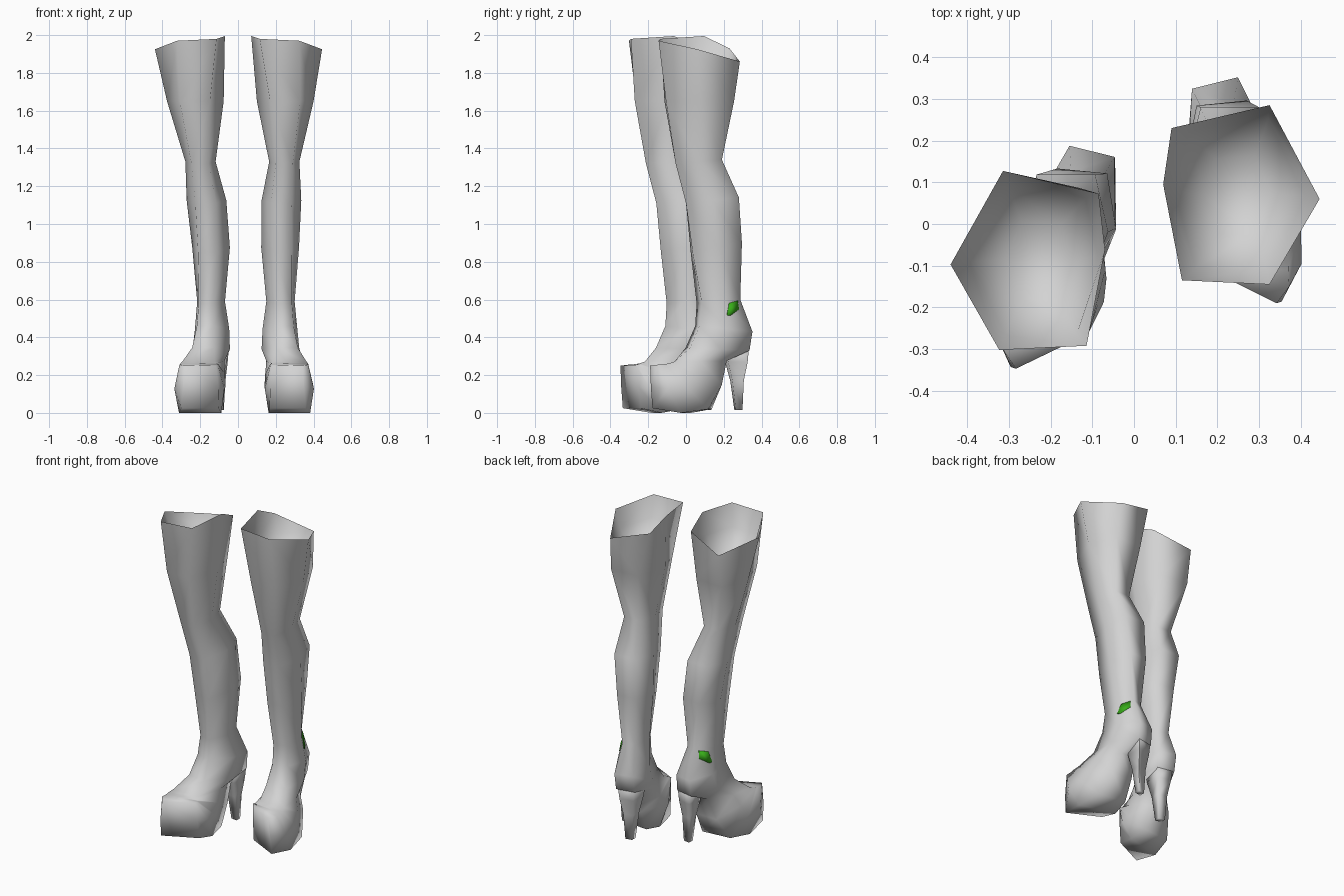
import bpy, bmesh
from mathutils import Vector

if "Cube" in bpy.data.objects:
    bpy.data.objects.remove(bpy.data.objects["Cube"], do_unlink=True)


def material(name, color):
    mat = bpy.data.materials.new(name)
    mat.use_nodes = True
    mat.diffuse_color = color
    bsdf = mat.node_tree.nodes["Principled BSDF"]
    bsdf.inputs["Base Color"].default_value = color
    bsdf.inputs["Roughness"].default_value = 0.6
    return mat


LEATHER = material("grey leather", (0.65, 0.65, 0.65, 1))
GREEN = material("green patch", (0.04, 0.42, 0.01, 1))

# Six corners of the open rim
RIM = [(.115, -.135, 1.98), (.325, -.145, 1.97), (.445, .06, 1.925),
       (.325, .285, 1.86), (.09, .23, 1.93), (.07, .095, 1.995)]

# Boot sections from thigh to toe:
# centre x, front (y, z), back (y, z), half widths at front, side, back, toe-out, skew
SECTIONS = [
    (.25, (-.11, 1.65), (.25, 1.65), (.08, .15, .09), 0, .05),
    (.245, (-.055, 1.32), (.19, 1.34), (.045, .08, .05), 0, 0),
    (.23, (0, 1.11), (.28, 1.14), (.055, .105, .07), 0, 0),
    (.223, (.03, .85), (.29, .9), (.05, .1, .06), .1, .1),
    (.225, (.07, .58), (.275, .6), (.04, .075, .035), .2, .35),
    (.222, (.06, .46), (.338, .43), (.045, .092, .055), .2, .25),
    (.225, (.01, .345), (.325, .33), (.06, .1, .055), .2, .2),
    (.25, (-.06, .272), (.215, .275), (.085, .1, .05), .2, 0),
    (.262, (-.09, .262), (.19, .15), (.095, .118, .07), .1, 0),
    (.27, (-.1, .258), (.127, .02), (.1, .13, .09), 0, -.1),
    (.272, (-.125, .255), (0, 0), (.1, .13, .11), 0, -.25),
    (.262, (-.15, .25), (-.13, .025), (.08, .092, .095), 0, -.5),
]

# Heel spike: z, front y, back y, half width
HEEL = [(.36, .2, .325, .05), (.27, .215, .318, .042),
        (.17, .24, .3, .03), (.015, .26, .295, .02)]


def boot_rings():
    rings = [[Vector(p) for p in RIM]]
    for cx, front, back, widths, splay, skew in SECTIONS:
        middle = ((front[0] + back[0]) / 2, (front[1] + back[1]) / 2)
        ring = []
        for (y, z), w, side in ((front, widths[0], -1), (front, widths[0], 1),
                                (middle, widths[1], 1), (back, widths[2], 1),
                                (back, widths[2], -1), (middle, widths[1], -1)):
            x = cx + side * w + splay * (middle[0] - y)
            ring.append(Vector((x, y + skew * side * w, z)))
        rings.append(ring)
    return rings


def place_left(v):
    return v


def place_right(v):
    # mirrored, set forward, leaning and turned slightly below the thigh
    low = min(1, (2 - v.z) / 1.1)
    lean = .075 * low + .08 * (v.y - .04) * (1 - v.z / 2)
    return Vector((lean - v.x, v.y - .157 - .02 * low * max(0, v.y), v.z))


def build(name, rings, place, mat, cap_start=False, cap_end=True):
    bm = bmesh.new()
    loops = [[bm.verts.new(place(v)) for v in ring] for ring in rings]
    for a, b in zip(loops, loops[1:]):
        n = len(a)
        for i in range(n):
            j = (i + 1) % n
            bm.faces.new((a[i], a[j], b[j], b[i]))
    if cap_start:
        bm.faces.new(loops[0])
    if cap_end:
        bm.faces.new(loops[-1])
    bmesh.ops.recalc_face_normals(bm, faces=bm.faces)
    mesh = bpy.data.meshes.new(name)
    bm.to_mesh(mesh)
    bm.free()
    mesh.materials.append(mat)
    obj = bpy.data.objects.new(name, mesh)
    bpy.context.collection.objects.link(obj)
    bpy.ops.object.select_all(action="DESELECT")
    obj.select_set(True)
    bpy.context.view_layer.objects.active = obj
    bpy.ops.object.shade_smooth_by_angle(angle=1.7)


def heel_rings():
    return [[Vector((.19 + sx * w, y + .2 * sx * w, z))
             for sx, y in ((-1, front), (1, front), (1, back), (-1, back))]
            for z, front, back, w in HEEL]


def lining_rings(rings):
    # shallow bowl closing the leg below the rim
    result = [rings[0]]
    for depth, inset in ((.4, .1), (.8, .5)):
        ring = [a.lerp(b, depth) for a, b in zip(rings[0], rings[1])]
        centre = sum(ring, Vector()) / len(ring)
        result.append([p.lerp(centre, inset) for p in ring])
    return result


def patch_rings(rings):
    # thin plate lying on the outer back of the ankle
    s1, b1, s2, b2 = rings[5][2], rings[5][3], rings[6][2], rings[6][3]
    normal = (b1 - s1).cross(s2 - s1).normalized()
    if normal.x < 0:
        normal.negate()
    outline = [s1.lerp(b1, u).lerp(s2.lerp(b2, u), v)
               for u, v in ((.28, .08), (.8, .03), (.72, .3), (.2, .52), (.05, .5))]
    return [[p + normal * h for p in outline] for h in (-.002, .005)]


for side, place in (("left", place_left), ("right", place_right)):
    rings = boot_rings()
    build(side + "_boot", rings, place, LEATHER)
    build(side + "_lining", lining_rings(rings), place, LEATHER)
    build(side + "_heel", heel_rings(), place, LEATHER, cap_start=True)
    build(side + "_ankle_patch", patch_rings(rings), place, GREEN, cap_start=True)
